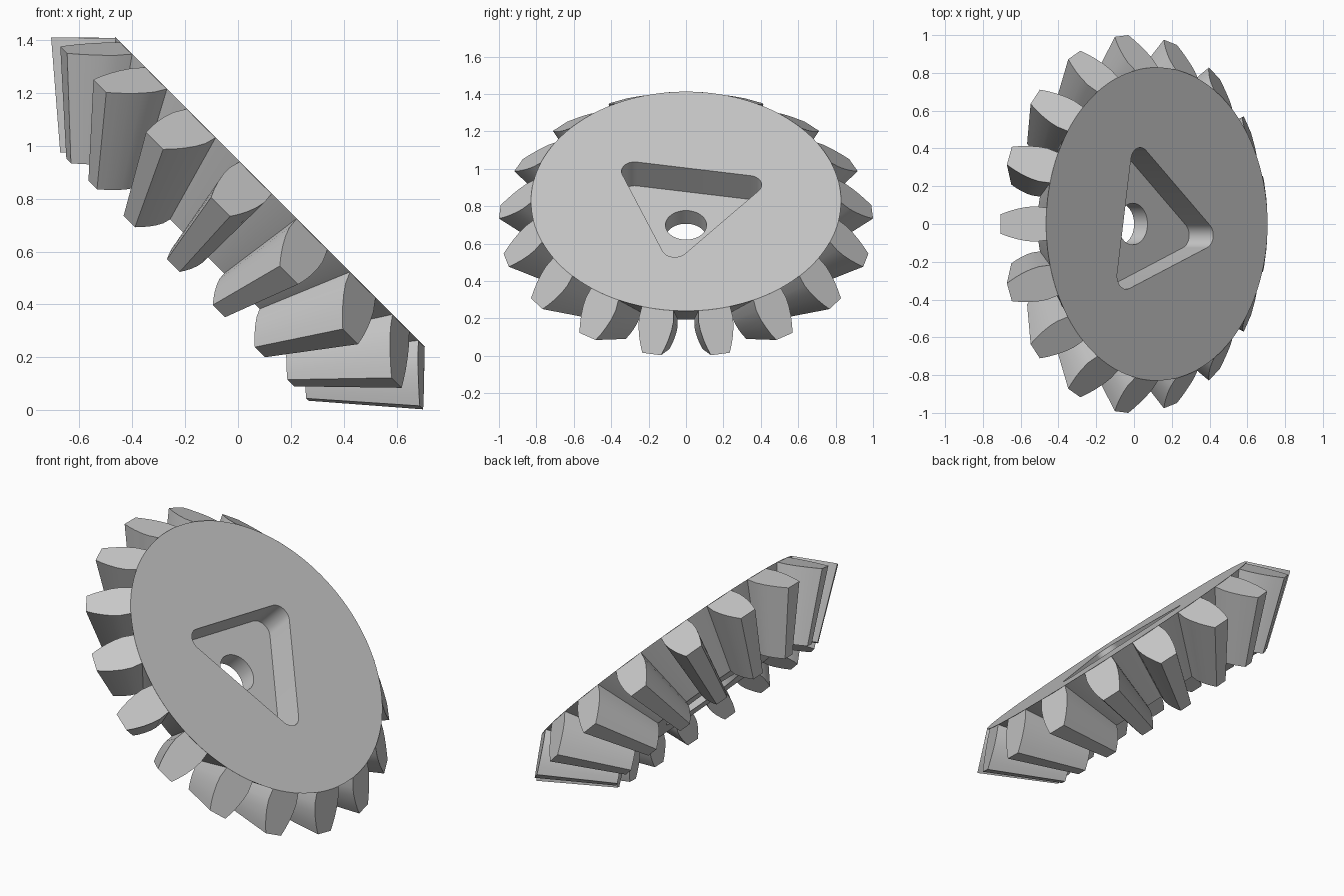
import bpy, bmesh
from math import radians, sin, cos, tau, pi

TEETH = 17
ROOT_R = 0.829     # radius of the flat back face
TIP = 0.172        # tooth height measured along radius and axis
INNER = 0.667      # scale of the tooth's inner end toward the cone apex
APEX = -1.025      # cone apex on the gear axis
SEGMENTS = TEETH * 8

cube = bpy.data.objects.get("Cube")
if cube:
    bpy.data.objects.remove(cube, do_unlink=True)

grey = bpy.data.materials.new("plain grey")
grey.use_nodes = True
grey.diffuse_color = (0.58, 0.58, 0.58, 1)
grey.node_tree.nodes["Principled BSDF"].inputs["Base Color"].default_value = grey.diffuse_color


def finish(bm, name):
    """Turn a bmesh into an object placed on the tilted gear axis."""
    bmesh.ops.recalc_face_normals(bm, faces=bm.faces)
    mesh = bpy.data.meshes.new(name)
    bm.to_mesh(mesh)
    bm.free()
    mesh.materials.append(grey)
    obj = bpy.data.objects.new(name, mesh)
    bpy.context.collection.objects.link(obj)
    obj.rotation_euler = (0, radians(45), 0)
    obj.location = (0.121, 0, 0.826)
    return obj


def skin(bm, loops):
    """Join closed point loops with quads and cap both ends."""
    rings = [[bm.verts.new(p) for p in loop] for loop in loops]
    for a, b in zip(rings, rings[1:]):
        for i in range(len(a)):
            j = (i + 1) % len(a)
            bm.faces.new((a[i], a[j], b[j], b[i]))
    bm.faces.new(rings[0])
    bm.faces.new(rings[-1])


def circle(r, z, n=SEGMENTS):
    return [(r * cos(tau * i / n), r * sin(tau * i / n), z) for i in range(n)]


def prism(name, outline, low, high):
    bm = bmesh.new()
    skin(bm, [[(x, y, z) for x, y, *_ in outline] for z in (low, high)])
    return finish(bm, name)


def select_only(obj):
    bpy.ops.object.select_all(action='DESELECT')
    obj.select_set(True)
    bpy.context.view_layer.objects.active = obj


# Gear body: flat back, root cone, flat front with a round counterbore
rim_r, rim_z = ROOT_R * INNER, APEX * (1 - INNER)
bm = bmesh.new()
skin(bm, [circle(ROOT_R, 0), circle(rim_r, rim_z),
          circle(0.25, rim_z), circle(0.25, -0.28)])
body = finish(bm, "gear_body")

# Rounded triangular pocket and centre bore
triangle = []
for corner in range(3):
    a = radians(-9.6) + corner * tau / 3
    for step in range(13):
        b = a + radians(-60 + step * 10)
        triangle.append((0.357 * cos(a) + 0.07 * cos(b),
                         0.357 * sin(a) + 0.07 * sin(b)))
pocket = prism("pocket_cutter", triangle, -0.18, 0.1)
bore = prism("bore_cutter", circle(0.11, 0, 48), -0.6, 0.2)

bpy.context.view_layer.update()
select_only(body)
for cutter in (pocket, bore):
    cutter.hide_render = True
    mod = body.modifiers.new(cutter.name, 'BOOLEAN')
    mod.operation = 'DIFFERENCE'
    mod.solver = 'EXACT'
    mod.object = cutter
    bpy.ops.object.modifier_apply(modifier=mod.name)
for cutter in (pocket, bore):
    bpy.data.objects.remove(cutter, do_unlink=True)

# Teeth: barrel-sided section, tapered toward the apex
SECTION = [(0, 0.086), (0.25, 0.094), (0.45, 0.090),
           (0.65, 0.080), (0.83, 0.067), (1, 0.051)]


def tooth_end(angle, scale):
    sides = [(t, -w) for t, w in SECTION] + [(t, w) for t, w in reversed(SECTION)]
    points = []
    for t, w in sides:
        r, z = ROOT_R + TIP * t, -TIP * t
        a = angle + w / r
        points.append((r * scale * cos(a), r * scale * sin(a),
                       APEX + (z - APEX) * scale))
    return points


bm = bmesh.new()
for k in range(TEETH):
    angle = pi + tau * k / TEETH
    skin(bm, [tooth_end(angle, 1), tooth_end(angle, INNER)])
teeth = finish(bm, "gear_teeth")

# Smooth curved sides, keep edges crisp
for obj in (body, teeth):
    select_only(obj)
    bpy.ops.object.shade_smooth_by_angle(angle=radians(30))
